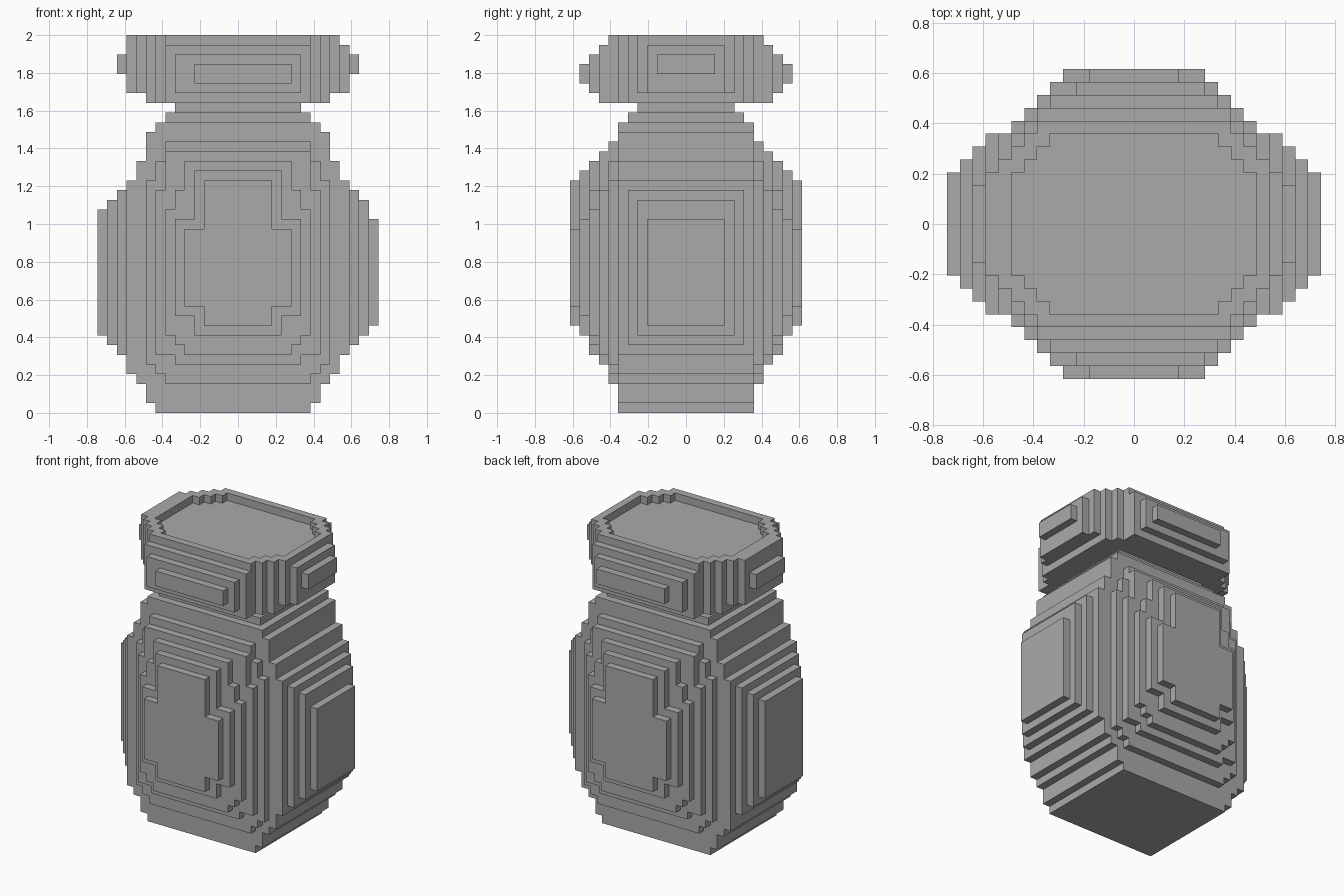
import bpy, bmesh
from mathutils import Vector

UNIT = 2 / 39  # edge of one block

cube = bpy.data.objects.get("Cube")
if cube:
    bpy.data.objects.remove(cube, do_unlink=True)

grey = bpy.data.materials.new("stone grey")
grey.use_nodes = True
colour = (0.40, 0.40, 0.40, 1)
grey.diffuse_color = colour
grey.node_tree.nodes["Principled BSDF"].inputs["Base Color"].default_value = colour


def block(left, right, depth, z0, z1):
    """Cells of a box: columns -left..right, depth either way, z0 up to z1."""
    return {(x, y, z) for x in range(-left, right + 1)
            for y in range(-depth, depth) for z in range(z0, z1)}


def build(name, cells):
    """Make the outer skin of a set of cells and merge its flat areas."""
    bm = bmesh.new()
    verts = {}
    for cell in cells:
        for axis in range(3):
            for side in (0, 1):
                near = list(cell)
                near[axis] += 2 * side - 1
                if tuple(near) in cells:
                    continue
                u, v = (axis + 1) % 3, (axis + 2) % 3
                ring = []
                for a, b in ((0, 0), (1, 0), (1, 1), (0, 1)):
                    p = list(cell)
                    p[axis] += side
                    p[u] += a
                    p[v] += b
                    key = tuple(p)
                    if key not in verts:
                        verts[key] = bm.verts.new((Vector(key) - Vector((0.5, 0, 0))) * UNIT)
                    ring.append(verts[key])
                bm.faces.new(ring if side else ring[::-1])
    bmesh.ops.dissolve_limit(bm, angle_limit=0.01, verts=bm.verts[:], edges=bm.edges[:])
    mesh = bpy.data.meshes.new(name)
    bm.to_mesh(mesh)
    bm.free()
    mesh.materials.append(grey)
    obj = bpy.data.objects.new(name, mesh)
    bpy.context.collection.objects.link(obj)


# Body core, then steps bulging to the sides
body = block(7, 7, 7, 0, 30) | block(7, 7, 6, 30, 31)
side_steps = [  # reach, depth, left bottom and top, right bottom and top
    (8, 7, 0, 30, 1, 30), (9, 7, 1, 29, 3, 29), (10, 7, 3, 26, 4, 26),
    (11, 7, 4, 24, 6, 24), (12, 6, 6, 23, 7, 23), (13, 5, 7, 22, 8, 22),
    (14, 4, 8, 21, 9, 20)]
for reach, depth, l0, l1, r0, r1 in side_steps:
    body |= block(reach, 0, depth, l0, l1) | block(0, reach, depth, r0, r1)

# Steps bulging to the front and back, each a stack of crossed plates
face_steps = {
    8: [(7, 3, 28), (8, 4, 26), (9, 5, 24)],
    9: [(6, 5, 27), (7, 6, 27), (8, 6, 23)],
    10: [(5, 6, 26), (6, 7, 23), (7, 8, 21)],
    11: [(4, 8, 25), (6, 10, 20)],
    12: [(3, 9, 24), (5, 11, 19)]}
for depth, plates in face_steps.items():
    for reach, z0, z1 in plates:
        body |= block(reach, reach, depth, z0, z1)
build("body", body)

# Narrow neck
build("neck", block(6, 6, 5, 31, 32))

# Lid with chamfered corners and raised panels
lid = set()
for reach, depth, z0, z1 in [(6, 8, 32, 39), (7, 8, 32, 39), (8, 7, 32, 39),
                             (9, 6, 32, 39), (10, 5, 33, 39), (11, 4, 33, 38),
                             (7, 9, 32, 38), (6, 10, 33, 37), (12, 3, 35, 37)]:
    lid |= block(reach, reach, depth, z0, z1)
lid |= block(11, 0, 4, 38, 39) | block(4, 5, 11, 34, 36)
# Shallow recess in the lid top
for reach, depth in [(6, 7), (7, 6), (8, 5), (9, 4)]:
    lid -= block(reach, reach, depth, 38, 39)
build("lid", lid)
